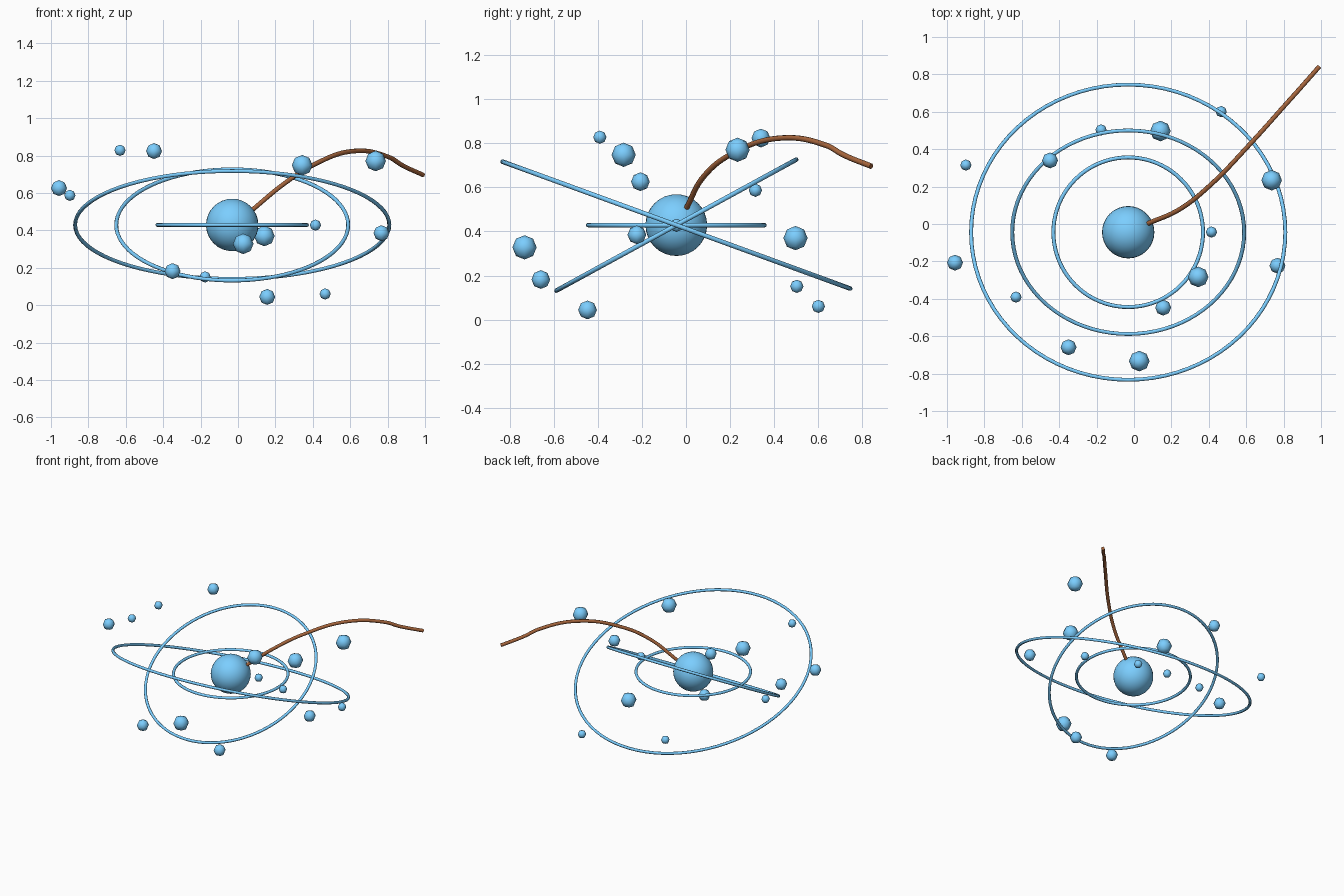
import bpy, math

if "Cube" in bpy.data.objects:
    bpy.data.objects.remove(bpy.data.objects["Cube"])

def material(name, rgb):
    m = bpy.data.materials.new(name)
    m.diffuse_color = (*rgb, 1)
    m.use_nodes = True
    m.node_tree.nodes["Principled BSDF"].inputs["Base Color"].default_value = m.diffuse_color
    return m

BLUE = material("sky_blue", (0.2, 0.62, 1.0))
BROWN = material("copper_brown", (0.38, 0.13, 0.045))
CENTRE = (-0.031, -0.044, 0.429)

def finish(name):
    o = bpy.context.object
    o.name = name
    o.data.materials.append(BLUE)
    bpy.ops.object.shade_smooth()

def ball(name, loc, r, seg, rings):
    bpy.ops.mesh.primitive_uv_sphere_add(segments=seg, ring_count=rings, radius=r, location=loc)
    finish(name)

# Central sphere
ball("core", CENTRE, 0.14, 32, 16)

# Three orbit rings, tilted about x
for name, radius, tilt in (("inner_ring", 0.40, 0), ("middle_ring", 0.62, 0.5), ("outer_ring", 0.84, -0.35)):
    bpy.ops.mesh.primitive_torus_add(major_radius=radius, minor_radius=0.0105, major_segments=80,
                                     minor_segments=8, location=CENTRE, rotation=(tilt, 0, 0))
    finish(name)

# Scattered low-poly satellites, in three sizes
SATELLITES = {
    0.055: [(0.34, -0.283, 0.753), (0.733, 0.234, 0.776), (0.138, 0.497, 0.375), (0.025, -0.733, 0.333)],
    0.0425: [(-0.452, 0.34, 0.829), (-0.96, -0.207, 0.631), (0.764, -0.223, 0.39),
             (-0.353, -0.659, 0.187), (0.153, -0.447, 0.049)],
    0.03: [(-0.634, -0.391, 0.833), (-0.902, 0.315, 0.592), (0.411, -0.043, 0.433),
           (-0.179, 0.503, 0.156), (0.463, 0.601, 0.065)],
}
for r, spots in SATELLITES.items():
    for x, y, z in spots:
        ball("satellite", (x + 0.003, y, z - 0.005), r, 8, 4)

# Curved tail sweeping out from the core
path = [(0.076, 0.003, 0.509), (0.246, 0.08, 0.649), (0.407, 0.207, 0.752), (0.621, 0.428, 0.824),
        (0.808, 0.636, 0.791), (0.878, 0.714, 0.748), (0.99, 0.841, 0.696)]
cu = bpy.data.curves.new("tail", "CURVE")
cu.dimensions = "3D"
cu.bevel_depth = 0.0125
cu.bevel_resolution = 2
cu.use_fill_caps = True
sp = cu.splines.new("BEZIER")
sp.bezier_points.add(len(path) - 1)
for bp, p in zip(sp.bezier_points, path):
    bp.co = p
    bp.handle_left_type = bp.handle_right_type = "AUTO"
tail = bpy.data.objects.new("tail", cu)
bpy.context.collection.objects.link(tail)
cu.materials.append(BROWN)
